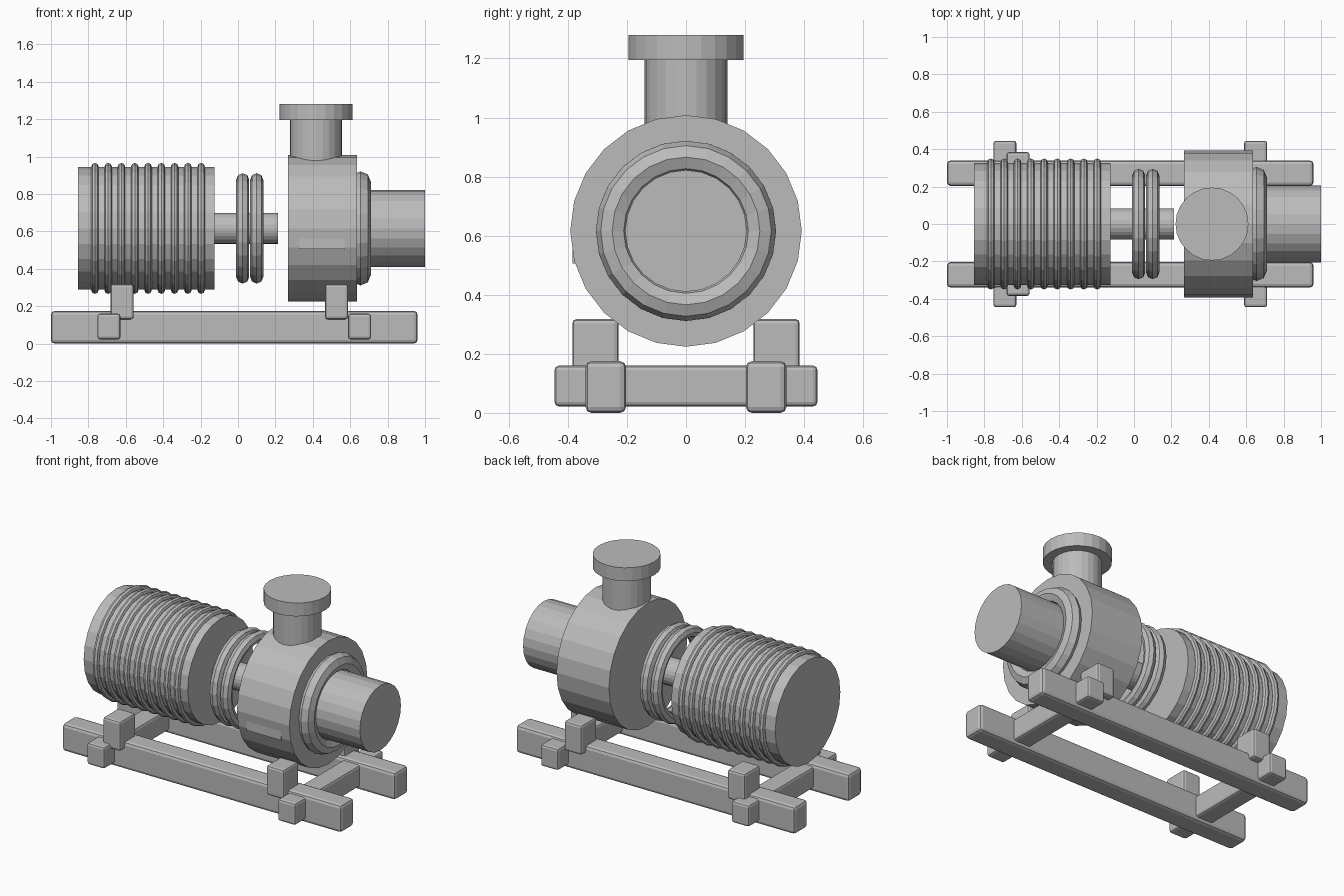
import bpy
from math import pi

if "Cube" in bpy.data.objects:
    bpy.data.objects.remove(bpy.data.objects["Cube"])

AXIS_Z = 0.616   # height of the shaft line
SIDES = 24

grey = bpy.data.materials.new("machine grey")
grey.use_nodes = True
grey.diffuse_color = (0.5, 0.5, 0.5, 1)
grey.node_tree.nodes["Principled BSDF"].inputs["Base Color"].default_value = (0.5, 0.5, 0.5, 1)


def finish(name):
    ob = bpy.context.object
    ob.name = name
    ob.data.materials.append(grey)
    return ob


def drum(name, x0, x1, radius):
    """Cylinder lying along the shaft line."""
    bpy.ops.mesh.primitive_cylinder_add(
        vertices=SIDES, radius=radius, depth=x1 - x0,
        location=((x0 + x1) / 2, 0, AXIS_Z), rotation=(0, pi / 2, 0))
    return finish(name)


def post(name, x, z0, z1, radius):
    """Upright cylinder."""
    bpy.ops.mesh.primitive_cylinder_add(
        vertices=SIDES, radius=radius, depth=z1 - z0, location=(x, 0, (z0 + z1) / 2))
    return finish(name)


def ring(name, x, outer, tube):
    """Torus around the shaft line."""
    bpy.ops.mesh.primitive_torus_add(
        major_segments=SIDES, minor_segments=8, major_radius=outer - tube,
        minor_radius=tube, location=(x, 0, AXIS_Z), rotation=(0, pi / 2, 0))
    return finish(name)


def block(name, low, high, bevel=0.02):
    """Box between two corners, with rounded edges."""
    bpy.ops.mesh.primitive_cube_add(
        size=1, location=[(a + b) / 2 for a, b in zip(low, high)])
    ob = finish(name)
    ob.scale = [b - a for a, b in zip(low, high)]
    bpy.ops.object.transform_apply(location=False, rotation=False, scale=True)
    if bevel:
        mod = ob.modifiers.new("rounded edges", "BEVEL")
        mod.width = bevel
        mod.segments = 2
    return ob


# motor with cooling fins
drum("motor_body", -0.855, -0.125, 0.327)
for i in range(9):
    ring(f"motor_fin_{i + 1}", -0.765 + i * 0.071, 0.35, 0.02)

# shaft and coupling
drum("shaft", -0.15, 0.215, 0.083)
for i, x in enumerate((0.025, 0.1)):
    ring(f"coupling_ring_{i + 1}", x, 0.295, 0.035)

# pump casing, suction side and nameplate
drum("pump_casing", 0.267, 0.635, 0.392)
ring("suction_collar", 0.655, 0.305, 0.055)
drum("suction_pipe", 0.6, 1.0, 0.206)
block("nameplate", (0.33, -0.385, 0.505), (0.57, -0.376, 0.59), 0)

# discharge side
post("discharge_neck", 0.417, 0.9, 1.21, 0.14)
post("discharge_flange", 0.417, 1.195, 1.28, 0.195)

# skid frame: long rails with the mounting feet on both sides
for side, sign in (("left", 1), ("right", -1)):
    def span(a, b):
        return sorted((sign * a, sign * b))
    y0, y1 = (-0.34, -0.203) if sign < 0 else (0.203, 0.34)
    block(f"{side}_rail", (-1, y0, 0), (0.96, y1, 0.175))
    y0, y1 = span(0.228, 0.385)
    for name, x in (("motor", -0.62), ("pump", 0.527)):
        block(f"{side}_{name}_foot", (x - 0.062, y0, 0.13), (x + 0.062, y1, 0.318), 0.015)

# cross members
for name, x in (("motor", -0.69), ("pump", 0.65)):
    block(f"{name}_cross_member", (x - 0.062, -0.445, 0.022), (x + 0.062, 0.445, 0.16), 0.015)
